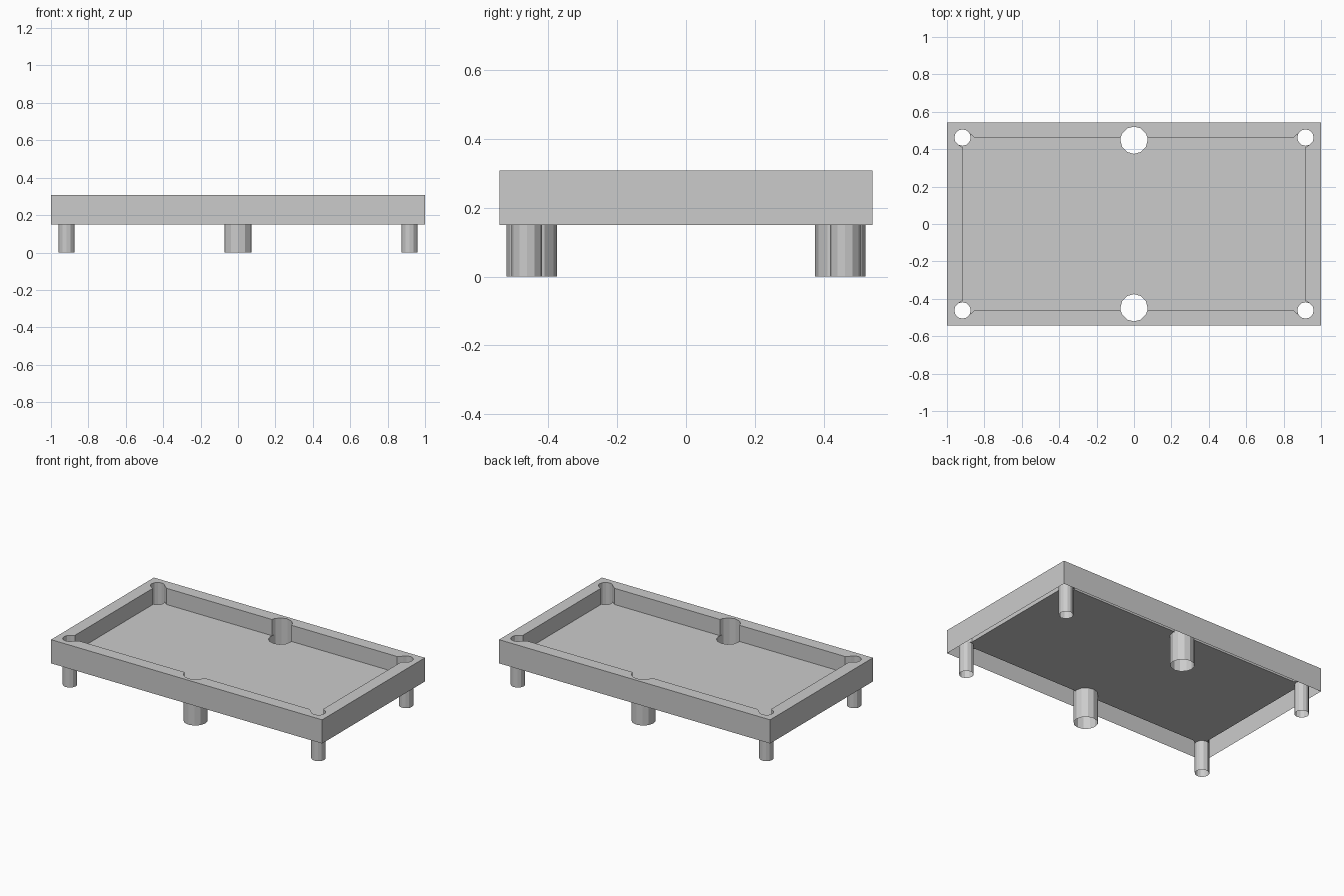
import bpy, bmesh
from math import cos, sin, radians

if "Cube" in bpy.data.objects:
    bpy.data.objects.remove(bpy.data.objects["Cube"])

TOP, BED, BOTTOM = 0.308, 0.20, 0.15
MID = (0.0, 0.448, 0.073)        # side pocket: x, y, radius
CORNER = (0.917, 0.462, 0.044)   # corner pocket


def arc(pocket, angles):
    x, y, r = pocket
    return [(x + r * cos(radians(a)), y + r * sin(radians(a))) for a in angles]


def mirror_loop(q):
    """Mirror a quarter outline into a full clockwise loop."""
    pts = list(q)
    pts += [(x, -y) for x, y in reversed(q)]
    pts += [(-x, -y) for x, y in q]
    pts += [(-x, y) for x, y in reversed(q)]
    out = []
    for p in pts:
        if not out or abs(p[0] - out[-1][0]) + abs(p[1] - out[-1][1]) > 1e-5:
            out.append(p)
    if abs(out[0][0] - out[-1][0]) + abs(out[0][1] - out[-1][1]) < 1e-5:
        out.pop()
    return out


def wall(bm, loop, lo, hi):
    a = [bm.verts.new((x, y, lo)) for x, y in loop]
    b = [bm.verts.new((x, y, hi)) for x, y in loop]
    n = len(loop)
    for i in range(n):
        j = (i + 1) % n
        bm.faces.new((a[i], a[j], b[j], b[i]))


def flat_fill(bm, loops, z):
    edges = []
    for loop in loops:
        v = [bm.verts.new((x, y, z)) for x, y in loop]
        edges += [bm.edges.new((v[i - 1], v[i])) for i in range(len(v))]
    res = bmesh.ops.triangle_fill(bm, edges=edges, use_beauty=True)
    for f in [g for g in res["geom"] if isinstance(g, bmesh.types.BMFace)]:
        f.normal_update()
        if f.normal.z < 0:
            f.normal_flip()


def finish(bm, name):
    bmesh.ops.remove_doubles(bm, verts=bm.verts[:], dist=1e-5)
    mesh = bpy.data.meshes.new(name)
    bm.to_mesh(mesh)
    bm.free()
    bpy.context.collection.objects.link(bpy.data.objects.new(name, mesh))


outer = [(-1, -0.542), (1, -0.542), (1, 0.542), (-1, 0.542)]
cushion = [(0.072, 0.46), (0.85, 0.46)]
jaw = [(0.917, 0.41)]
rim_loop = mirror_loop(arc(MID, (90, 60, 30)) + cushion
                       + arc(CORNER, range(150, -61, -30)) + jaw)
bed_loop = mirror_loop(arc(MID, (-90, -60, -30, 0)) + cushion
                       + arc(CORNER, range(150, 301, 30)) + jaw)

# Frame: outer sides, rim top and cushion walls with pocket cut-outs
bm = bmesh.new()
wall(bm, outer, BOTTOM, TOP)
wall(bm, rim_loop, BED, TOP)
flat_fill(bm, [outer, rim_loop], TOP)
finish(bm, "frame")

# Playing surface
bm = bmesh.new()
flat_fill(bm, [bed_loop], BED)
finish(bm, "playing_surface")

# Open pocket tubes that also serve as legs
circle = range(0, 360, 30)
for sy in (-1, 1):
    for sx in (-1, 0, 1):
        src = MID if sx == 0 else CORNER
        bm = bmesh.new()
        ring = [(x * (sx or 1), y * sy) for x, y in arc(src, circle)]
        if (sx or 1) * sy < 0:
            ring.reverse()
        wall(bm, ring, 0, BED)
        side = "back" if sy > 0 else "front"
        finish(bm, f"{side}_{('left', 'middle', 'right')[sx + 1]}_pocket_leg")
